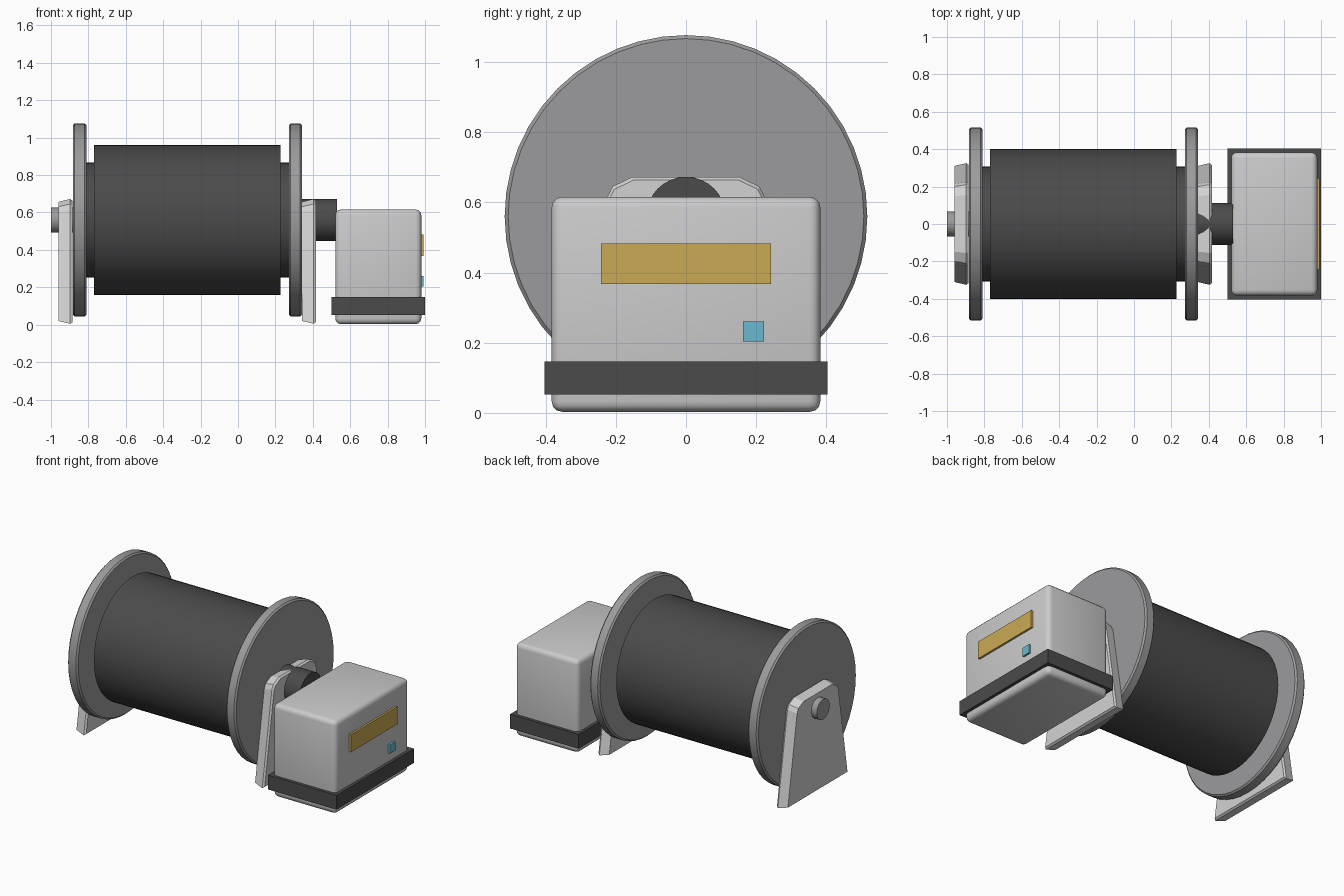
import bpy
import bmesh
import math
from mathutils import Matrix, Vector

cube = bpy.data.objects.get("Cube")
if cube:
    bpy.data.objects.remove(cube, do_unlink=True)


def make_material(name, rgb):
    mat = bpy.data.materials.new(name)
    mat.use_nodes = True
    colour = (*rgb, 1)
    mat.diffuse_color = colour
    mat.node_tree.nodes["Principled BSDF"].inputs["Base Color"].default_value = colour
    return mat


LIGHT = make_material("light grey", (0.60, 0.60, 0.61))
PALE = make_material("pale grey", (0.65, 0.65, 0.65))
MID = make_material("mid grey", (0.33, 0.33, 0.34))
DARK = make_material("dark grey", (0.07, 0.07, 0.07))
GOLD = make_material("gold", (0.60, 0.40, 0.09))
BLUE = make_material("light blue", (0.14, 0.49, 0.62))

AXIS_Z = 0.56


def finish(name, bm, mat, bevel=0, segments=2, smooth=True):
    """Turn a bmesh into an object, optionally with rounded edges."""
    bmesh.ops.recalc_face_normals(bm, faces=bm.faces)
    if bevel:
        edges = [e for e in bm.edges if e.calc_face_angle(0) > math.radians(60)]
        bmesh.ops.bevel(bm, geom=edges, offset=bevel, segments=segments,
                        profile=0.5, affect='EDGES')
    mesh = bpy.data.meshes.new(name)
    bm.to_mesh(mesh)
    bm.free()
    mesh.materials.append(mat)
    obj = bpy.data.objects.new(name, mesh)
    bpy.context.collection.objects.link(obj)
    if smooth:
        bpy.ops.object.select_all(action='DESELECT')
        obj.select_set(True)
        bpy.context.view_layer.objects.active = obj
        bpy.ops.object.shade_smooth_by_angle(angle=math.radians(30))
    return obj


def disc(name, x0, x1, radius, mat, sides=48, bevel=0):
    """Cylinder lying along x on the drum axis."""
    bm = bmesh.new()
    place = (Matrix.Translation(((x0 + x1) / 2, 0, AXIS_Z))
             @ Matrix.Rotation(math.pi / 2, 4, 'Y'))
    bmesh.ops.create_cone(bm, cap_ends=True, segments=sides, radius1=radius,
                          radius2=radius, depth=x1 - x0, matrix=place)
    return finish(name, bm, mat, bevel, 1)


def box(name, low, high, mat, bevel=0, segments=2):
    low, high = Vector(low), Vector(high)
    bm = bmesh.new()
    place = Matrix.Translation((low + high) / 2) @ Matrix.Diagonal((*(high - low), 1))
    bmesh.ops.create_cube(bm, size=1, matrix=place)
    return finish(name, bm, mat, bevel, segments, smooth=bevel > 0)


def bracket(name, x0, x1):
    """Upright plate, tapered towards -x and chamfered on its +x rim."""
    half = [(0.325, 0.005), (0.225, 0.615), (0.21, 0.645), (0.155, 0.672)]
    outline = half + [(-y, z) for y, z in reversed(half)]
    mid = 0.34
    bm = bmesh.new()
    rings = [[bm.verts.new((x, y * s, mid + (z - mid) * s)) for y, z in outline]
             for x, s in ((x0, 0.955), (x1 - 0.012, 1), (x1, 0.974))]
    for a, b in zip(rings, rings[1:]):
        for i in range(len(a)):
            j = (i + 1) % len(a)
            bm.faces.new((a[i], a[j], b[j], b[i]))
    bm.faces.new(rings[0])
    bm.faces.new(rings[-1])
    return finish(name, bm, PALE, smooth=False)


# Drum: core, wound layer and two end flanges
disc("drum_core", -0.83, 0.29, 0.307, DARK)
disc("drum_winding", -0.77, 0.227, 0.402, DARK)
disc("right_flange", -0.883, -0.81, 0.517, MID, bevel=0.01)
disc("left_flange", 0.272, 0.342, 0.517, MID, bevel=0.01)

# Supports and axle ends
bracket("right_bracket", -0.96, -0.885)
bracket("left_bracket", 0.342, 0.416)
disc("axle_end", -1.0, -0.88, 0.067, MID, sides=32)
disc("drive_shaft", 0.335, 0.53, 0.113, DARK, sides=32)

# Motor housing with base band, label plate and indicator
box("motor_housing", (0.52, -0.383, 0.003), (0.98, 0.383, 0.616), LIGHT, 0.03, 3)
box("base_band", (0.5, -0.403, 0.053), (1.0, 0.403, 0.147), DARK)
box("label_plate", (0.978, -0.242, 0.368), (0.993, 0.242, 0.483), GOLD)
box("indicator", (0.978, 0.163, 0.204), (0.993, 0.222, 0.261), BLUE)
